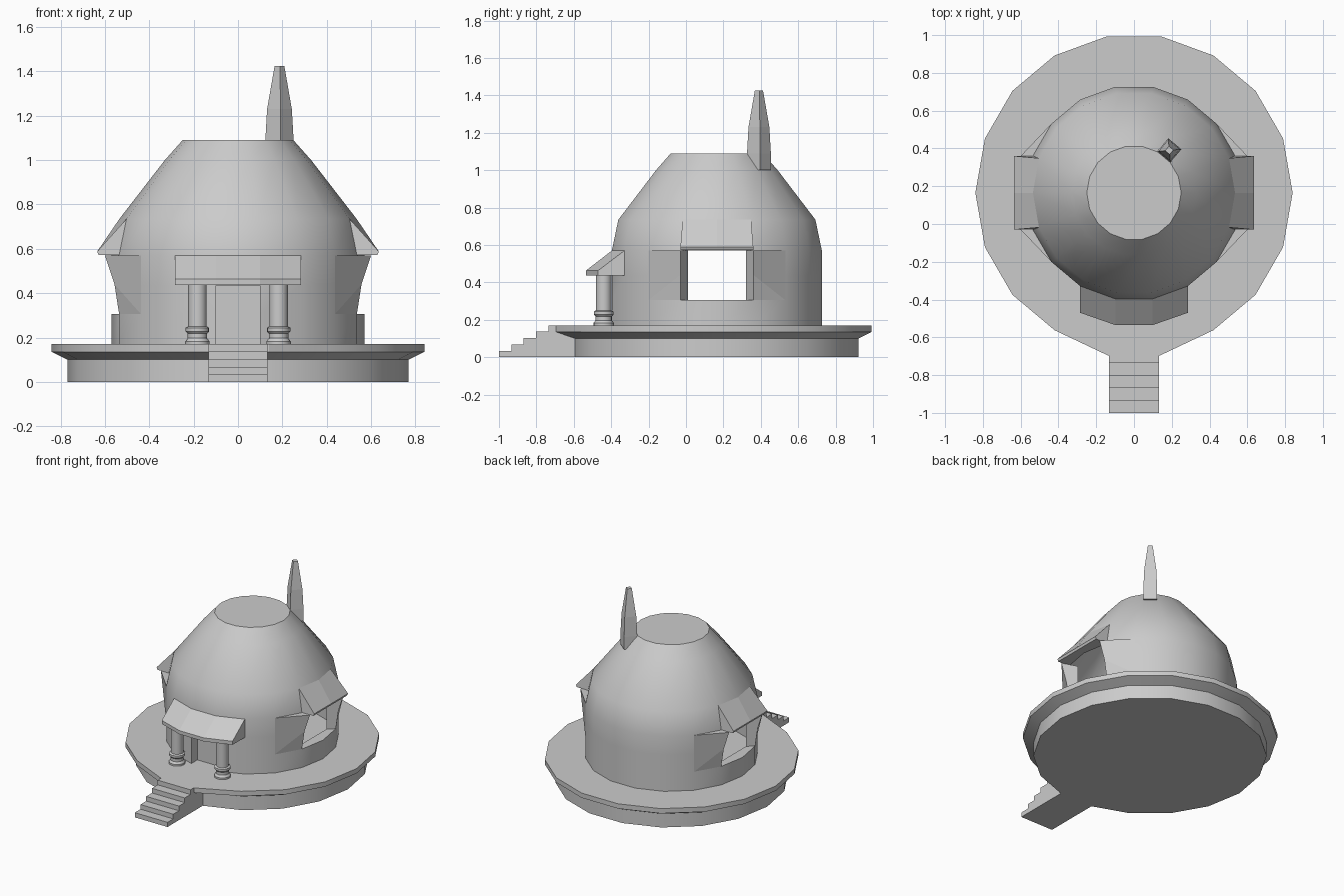
import bpy, bmesh, math
from math import radians, cos, sin

if "Cube" in bpy.data.objects:
    bpy.data.objects.remove(bpy.data.objects["Cube"])

CY = 0.165      # centre of the round house and terrace
N = 18


def finish(bm, name, smooth=None):
    bmesh.ops.recalc_face_normals(bm, faces=bm.faces[:])
    me = bpy.data.meshes.new(name)
    bm.to_mesh(me)
    bm.free()
    if smooth:
        for p in me.polygons:
            p.use_smooth = True
        me.set_sharp_from_angle(angle=radians(smooth))
    ob = bpy.data.objects.new(name, me)
    bpy.context.collection.objects.link(ob)
    return ob


def lathe(profile, n, cx, cy, rot=0, bottom=True, top=True):
    """Rings of n points from (radius, z) pairs; returns bmesh, rings, wall faces by band."""
    bm = bmesh.new()
    rings = [[bm.verts.new((cx + r * cos(rot + 2 * math.pi * i / n),
                            cy + r * sin(rot + 2 * math.pi * i / n), z)) for i in range(n)]
             for r, z in profile]
    bands = [[bm.faces.new((a[i], a[(i + 1) % n], b[(i + 1) % n], b[i])) for i in range(n)]
             for a, b in zip(rings, rings[1:])]
    if bottom:
        bm.faces.new(rings[0][::-1])
    if top:
        bm.faces.new(rings[-1])
    return bm, rings, bands


def mesh(name, verts, faces, smooth=None):
    bm = bmesh.new()
    vs = [bm.verts.new(v) for v in verts]
    for f in faces:
        bm.faces.new([vs[i] for i in f])
    return finish(bm, name, smooth)


def wall(r, deg, z):
    return (r * cos(radians(deg)), CY + r * sin(radians(deg)), z)


# Terrace with a flared lip, drawn forward to meet the stairs
bm, rings, _ = lathe([(.77, 0), (.77, .10), (.84, .135), (.84, .17)], N, 0, CY)
for ring in rings[2:]:
    for i in (13, 14):
        ring[i].co.x = math.copysign(.14, ring[i].co.x)
        ring[i].co.y = -.695
finish(bm, "terrace", 25)

# Stairs: stepped side profile extruded across
STEP = .034
side = [(-.58, 0), (-1, 0)]
for k in range(5):
    side += [(-1 + .066 * k, STEP * (k + 1)), (-1 + .066 * (k + 1), STEP * (k + 1))]
side[-1] = (-.58, .17)
n = len(side)
mesh("stairs", [(x, y, z) for x in (-.132, .132) for y, z in side],
     [range(n), range(n, 2 * n)] + [(i, (i + 1) % n, (i + 1) % n + n, i + n) for i in range(n)])

# Hollow domed house with window openings and a recessed door
bm, rings, bands = lathe([(.57, .17), (.57, .305), (.57, .435), (.57, .57),
                          (.535, .735), (.33, 1.0), (.25, 1.09)], N, 0, CY, bottom=False)
gone = [bands[b][i] for b in (1, 2) for i in (0, 17, 8, 9)]
gone += [bands[b][13] for b in (0, 1)]
edge = [rings[0][13], rings[1][13], rings[2][13], rings[2][14], rings[1][14], rings[0][14]]
bmesh.ops.delete(bm, geom=gone, context='FACES_ONLY')
back = [bm.verts.new((v.co.x, v.co.y + .07, v.co.z)) for v in edge]
for i in range(5):
    bm.faces.new((edge[i], edge[i + 1], back[i + 1], back[i]))
bm.faces.new(back)
finish(bm, "house_dome", 28)

# Windows on both sides: flared jambs, sill and sloping hood
for s, label in ((1, "right"), (-1, "left")):
    for t, pos in ((-1, "front"), (1, "back")):
        ya, yb, yc = CY + .366 * t, CY + .195 * t, CY + .155 * t
        mesh(f"{label}_window_{pos}_jamb",
             [(.437 * s, ya, .305), (.437 * s, ya, .57),
              (.536 * s, yb, .305), (.557 * s, yb, .44), (.60 * s, yb, .57),
              (.49 * s, yc, .305), (.49 * s, yc, .57)],
             [(0, 2, 3), (0, 3, 4, 1), (2, 5, 6, 4, 3), (1, 4, 6)])
    mesh(f"{label}_window_sill",
         [(.536 * s, CY - .195, .305), (.57 * s, CY, .305), (.536 * s, CY + .195, .305),
          (.49 * s, CY + .155, .305), (.49 * s, CY - .155, .305)], [range(5)])
    hood = []
    for t in (-1, 0, 1):
        hood += [((.535 if t == 0 else .503) * s, CY + .183 * t, .735),
                 (.635 * s, CY + .195 * t, .588), (.628 * s, CY + .195 * t, .572),
                 ((.57 if t == 0 else .536) * s, CY + .195 * t, .572)]
    mesh(f"{label}_window_hood", hood,
         [(0, 1, 2, 3), (8, 9, 10, 11)] +
         [(i + o, (i + 1) % 4 + o, (i + 1) % 4 + o + 4, i + o + 4)
          for o in (0, 4) for i in range(3)])

# Porch roof: three wall panels drawn out into a sloping awning
roof = []
for deg, yf in ((240, -.47), (260, -.535), (280, -.535), (300, -.47)):
    x, y, _ = wall(.57, deg, 0)
    roof += [(x, y, .57), (x, yf, .463), (x, yf, .437), (x, y, .437)]
mesh("porch_roof", roof,
     [(0, 1, 2, 3), (12, 13, 14, 15)] +
     [(i + o, (i + 1) % 4 + o, (i + 1) % 4 + o + 4, i + o + 4)
      for o in (0, 4, 8) for i in range(4)])

# Porch columns
for x, label in ((-.183, "left"), (.183, "right")):
    bm, _, _ = lathe([(.055, .17), (.055, .182), (.044, .197), (.044, .218), (.053, .228),
                      (.053, .244), (.042, .25), (.042, .437)], 16, x, -.44)
    finish(bm, f"{label}_porch_column", 35)

# Tapered square chimney, turned to face outward
bm, _, _ = lathe([(.064, 1.0), (.064, 1.09), (.056, 1.23), (.022, 1.425)], 4,
                 .187, .39, rot=radians(5))
finish(bm, "chimney")
